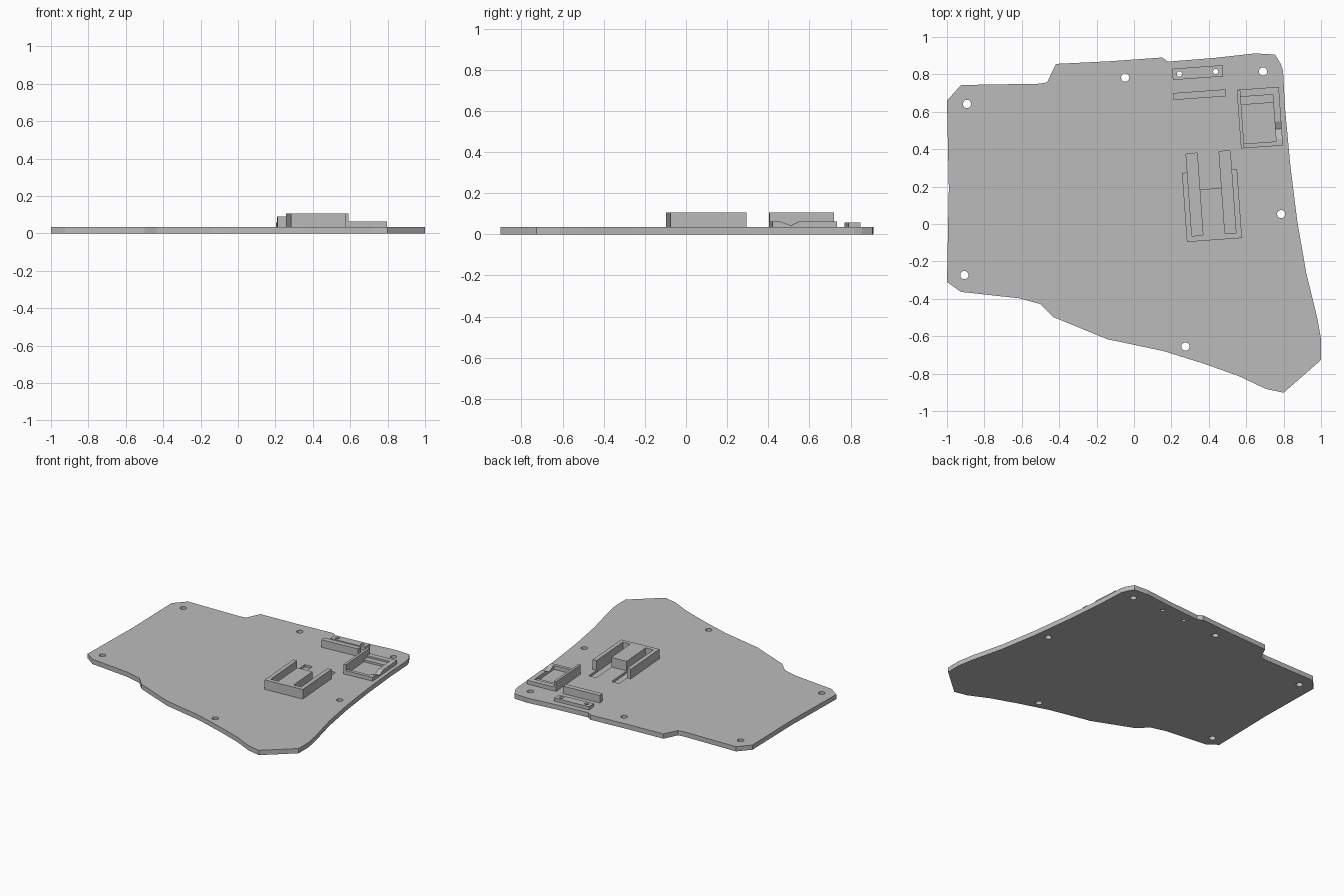
import bpy, bmesh
from math import radians
from mathutils import Matrix

if "Cube" in bpy.data.objects:
    bpy.data.objects.remove(bpy.data.objects["Cube"], do_unlink=True)

grey = bpy.data.materials.new("plain grey")
grey.use_nodes = True
colour = (0.5, 0.5, 0.5, 1)
grey.diffuse_color = colour
grey.node_tree.nodes["Principled BSDF"].inputs["Base Color"].default_value = colour

TOP = 0.035     # upper face of the plate
TALL = 0.105    # top of the tall walls
LOW = 0.063     # top of the low walls
TILT = radians(4.1)


def place(origin):
    return Matrix.Translation((*origin, 0)) @ Matrix.Rotation(TILT, 4, "Z")


def finish(name, bm, matrix=None, helper=False):
    if matrix:
        bm.transform(matrix)
    bmesh.ops.recalc_face_normals(bm, faces=bm.faces)
    mesh = bpy.data.meshes.new(name)
    bm.to_mesh(mesh)
    bm.free()
    mesh.materials.append(grey)
    ob = bpy.data.objects.new(name, mesh)
    bpy.context.collection.objects.link(ob)
    ob.hide_render = helper
    if helper:
        ob.hide_set(True)
    return ob


def prism(name, points, z0, z1, origin=None, helper=False):
    """Extrude a plan outline between two heights."""
    bm = bmesh.new()
    face = bm.faces.new([bm.verts.new((x, y, z0)) for x, y in points])
    out = bmesh.ops.extrude_face_region(bm, geom=[face])
    for v in out["geom"]:
        if isinstance(v, bmesh.types.BMVert):
            v.co.z = z1
    return finish(name, bm, place(origin) if origin else None, helper)


def box(name, origin, x0, x1, y0, y1, z0, z1, helper=False):
    return prism(name, [(x0, y0), (x1, y0), (x1, y1), (x0, y1)], z0, z1, origin, helper)


def cut(ob, cutter):
    mod = ob.modifiers.new("cut", "BOOLEAN")
    mod.operation = "DIFFERENCE"
    mod.solver = "EXACT"
    mod.object = cutter


def drill(name, spot, radius):
    bm = bmesh.new()
    bmesh.ops.create_cone(bm, cap_ends=True, segments=24, radius1=radius,
                          radius2=radius, depth=0.4)
    return finish(name, bm, Matrix.Translation((*spot, 0)), True)


# Base plate outline, clockwise from the left rear corner
outline = [(-1, .66), (-.925, .743), (-.505, .75), (-.465, .757), (-.417, .856),
           (-.13, .87), (.15, .89), (.182, .868), (.43, .888), (.647, .912),
           (.754, .906), (.785, .855), (.797, .818), (.808, .615), (.835, .32),
           (.873, .015), (.92, -.257), (.98, -.503), (1, -.615), (1, -.727),
           (.8, -.902), (.706, -.882), (.56, -.813), (.374, -.747), (.16, -.68),
           (-.075, -.63), (-.14, -.617), (-.433, -.497), (-.5, -.428),
           (-.615, -.397), (-.925, -.363), (-1, -.31), (-.99, .19)]
plate = prism("base_plate", outline, 0, TOP)

# Screw holes
for spot in [(-.893, .642), (-.047, .783), (.69, .815),
             (.787, .053), (.275, -.655), (-.907, -.273)]:
    cut(plate, drill("screw_hole_cutter", spot, .022))

# Bracket with two arms and a central tongue, split by slots sunk in the plate
bracket = (.283, -.096)
E = [(0, 0), (.295, 0), (.295, .37), (.265, .37), (.265, .03), (.206, .03),
     (.206, .275), (.088, .275), (.088, .03), (.029, .03), (.029, .37), (0, .37)]
prism("forked_bracket", E, TOP, TALL, bracket)
for x in (.029, .206):
    cut(plate, box("slot_cutter", bracket, x, x + .059, .03, .47, .018, .2, True))

# Rear strip with two small through holes, and a taller strip ahead of it
strip = box("rear_strip", (.208, .77), 0, .27, 0, .06, TOP, .058)
for spot in [(.243, .802), (.437, .815)]:
    hole = drill("strip_hole_cutter", spot, .014)
    cut(strip, hole)
    cut(plate, hole)
box("support_strip", (.211, .663), 0, .283, 0, .037, TOP, .09)

# Socket frame: tall left wall, low front and rear walls, inner ledge
socket = (.572, .404)
box("socket_left_wall", socket, 0, .018, 0, .314, TOP, TALL)
box("socket_front_wall", socket, .018, .19, 0, .024, TOP, LOW)
box("socket_rear_wall", socket, .018, .19, .275, .314, TOP, LOW)
box("socket_ledge", socket, .018, .19, .232, .275, TOP, .05)

# Right socket wall with a V notch, extruded from its side profile
bm = bmesh.new()
profile = [(0, TOP), (.314, TOP), (.314, LOW), (.13, LOW), (.09, .043),
           (.035, LOW), (0, LOW)]
face = bm.faces.new([bm.verts.new((.19, y, z)) for y, z in profile])
out = bmesh.ops.extrude_face_region(bm, geom=[face])
bmesh.ops.translate(bm, vec=(.035, 0, 0),
                    verts=[v for v in out["geom"] if isinstance(v, bmesh.types.BMVert)])
finish("socket_right_wall", bm, place(socket))
